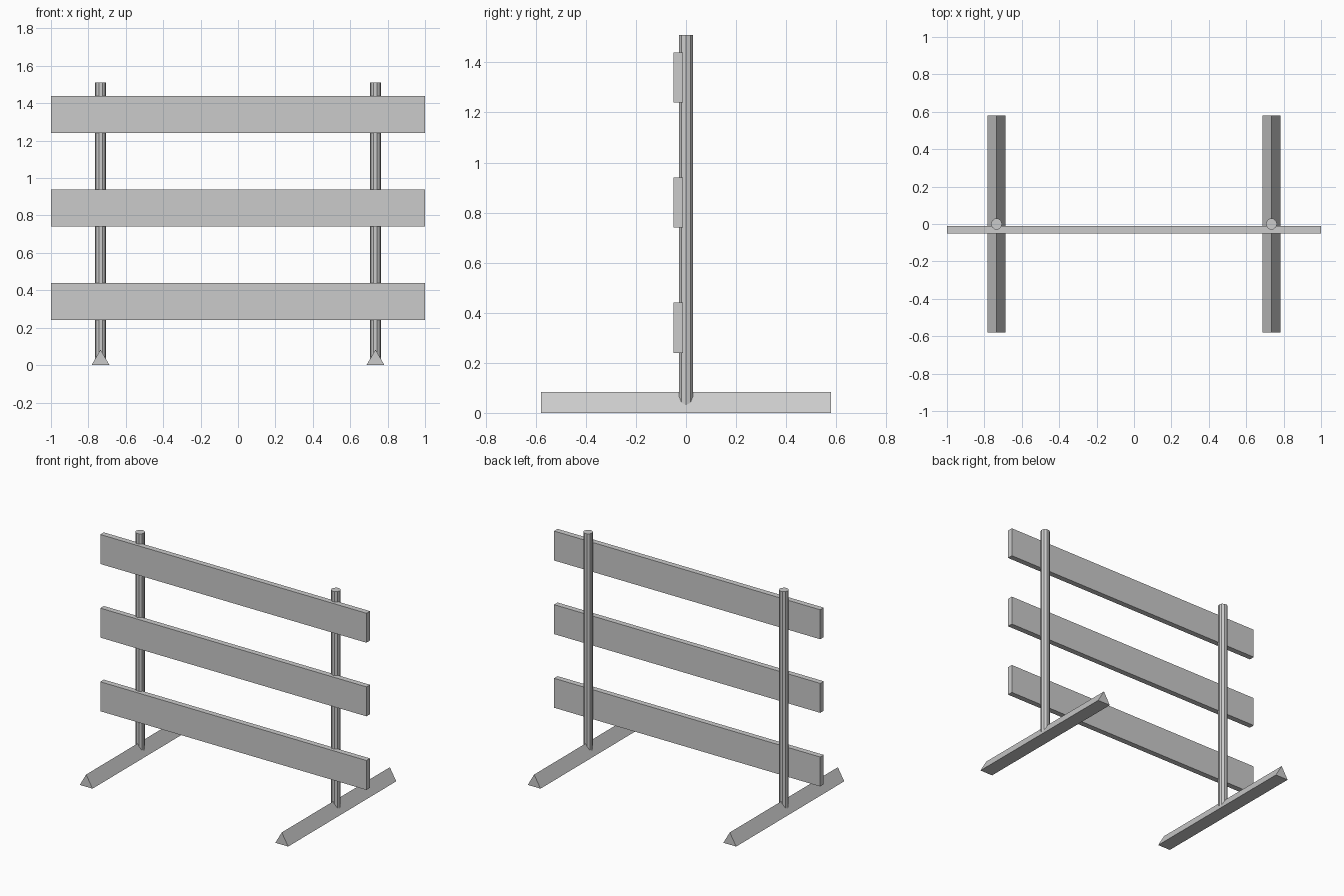
import bpy
import bmesh
from mathutils import Matrix

cube = bpy.data.objects.get("Cube")
if cube:
    bpy.data.objects.remove(cube, do_unlink=True)

# Single plain grey
grey = bpy.data.materials.new("light_grey")
grey.use_nodes = True
colour = (0.6, 0.6, 0.6, 1)
grey.diffuse_color = colour
grey.node_tree.nodes["Principled BSDF"].inputs["Base Color"].default_value = colour


def add_object(name, bm):
    bmesh.ops.recalc_face_normals(bm, faces=bm.faces)
    mesh = bpy.data.meshes.new(name)
    bm.to_mesh(mesh)
    bm.free()
    mesh.materials.append(grey)
    obj = bpy.data.objects.new(name, mesh)
    bpy.context.collection.objects.link(obj)
    return obj


def plank(name, z):
    bm = bmesh.new()
    bmesh.ops.create_cube(bm, size=1, matrix=Matrix.Translation((0, -0.031, z))
                          @ Matrix.Diagonal((2, 0.038, 0.2, 1)))
    add_object(name, bm)


def post(name, x, bottom=0.02, top=1.51):
    bm = bmesh.new()
    place = Matrix.Translation((x, 0, (bottom + top) / 2)) @ Matrix.Rotation(1.5708, 4, "Z")
    bmesh.ops.create_cone(bm, cap_ends=True, segments=10, radius1=0.03, radius2=0.03,
                          depth=top - bottom, matrix=place)
    add_object(name, bm)


def foot(name, x, half_length=0.58):
    # Triangular bar extruded from front to back
    bm = bmesh.new()
    profile = [(-0.048, 0), (0.048, 0), (0, 0.083)]
    face = bm.faces.new([bm.verts.new((x + px, -half_length, pz)) for px, pz in profile])
    grown = bmesh.ops.extrude_face_region(bm, geom=[face])["geom"]
    verts = [g for g in grown if isinstance(g, bmesh.types.BMVert)]
    bmesh.ops.translate(bm, verts=verts, vec=(0, 2 * half_length, 0))
    add_object(name, bm)


# Three horizontal boards
for name, z in (("lower_plank", 0.34), ("middle_plank", 0.84), ("upper_plank", 1.34)):
    plank(name, z)

# Upright and foot on each side
for side, x in (("left", 0.735), ("right", -0.735)):
    post(side + "_post", x)
    foot(side + "_foot", x)
